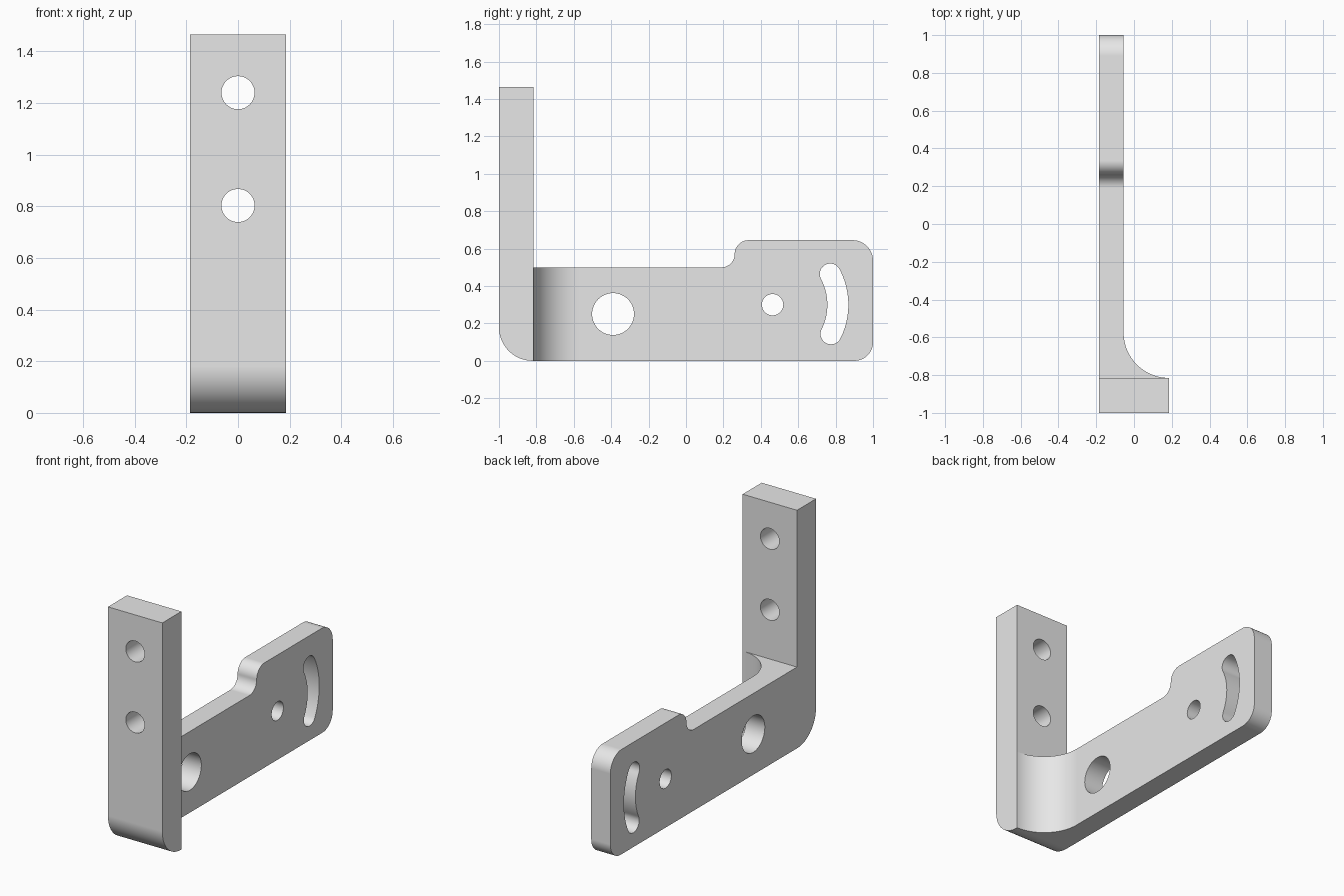
import bpy
import bmesh
from math import cos, sin, pi, radians
from mathutils import Vector

if "Cube" in bpy.data.objects:
    bpy.data.objects.remove(bpy.data.objects["Cube"])

steel = bpy.data.materials.new("plain_grey")
steel.use_nodes = True
GREY = (0.8, 0.8, 0.8, 1)
steel.diffuse_color = GREY
steel.node_tree.nodes["Principled BSDF"].inputs["Base Color"].default_value = GREY


def arc(u, v, r, start, end, n):
    """Points on an arc, angles in radians."""
    angles = [start + (end - start) * i / n for i in range(n + 1)]
    return [Vector((u + r * cos(a), v + r * sin(a))) for a in angles]


def circle(u, v, r):
    return arc(u, v, r, 0, 2 * pi, 64)[:-1]


def rounded(corners, n=20):
    """Outline whose right-angled corners (u, v, radius) are rounded."""
    pts = []
    for i, (u, v, r) in enumerate(corners):
        p = Vector((u, v))
        if not r:
            new = [p]
        else:
            before = (Vector(corners[i - 1][:2]) - p).normalized()
            after = (Vector(corners[(i + 1) % len(corners)][:2]) - p).normalized()
            centre = p + r * (before + after)
            turns = [pi / 2 * k / n for k in range(n + 1)]
            new = [centre - r * (after * cos(t) + before * sin(t)) for t in turns]
        for q in new:
            if not pts or (q - pts[-1]).length > 1e-4:
                pts.append(q)
    if (pts[0] - pts[-1]).length < 1e-4:
        pts.pop()
    return pts


def prism(name, outline, axis, low, high):
    """Extrude an outline along one axis; u and v are the other two axes."""
    def place(p, w):
        co = list(p)
        co.insert("xyz".index(axis), w)
        return co
    bm = bmesh.new()
    face = bm.faces.new([bm.verts.new(place(p, low)) for p in outline])
    ext = bmesh.ops.extrude_face_region(bm, geom=[face])
    move = Vector(place((0, 0), high - low))
    bmesh.ops.translate(bm, vec=move,
                        verts=[g for g in ext["geom"] if isinstance(g, bmesh.types.BMVert)])
    bmesh.ops.recalc_face_normals(bm, faces=bm.faces)
    mesh = bpy.data.meshes.new(name)
    bm.to_mesh(mesh)
    bm.free()
    mesh.materials.append(steel)
    obj = bpy.data.objects.new(name, mesh)
    bpy.context.collection.objects.link(obj)
    return obj


def activate(obj):
    bpy.ops.object.select_all(action="DESELECT")
    obj.select_set(True)
    bpy.context.view_layer.objects.active = obj


def combine(body, other, operation):
    mod = body.modifiers.new(operation.lower(), "BOOLEAN")
    mod.operation, mod.solver, mod.object = operation, "EXACT", other
    activate(body)
    bpy.ops.object.modifier_apply(modifier=mod.name)
    bpy.data.objects.remove(other)


# Upright post with a rounded lower front edge
HALF = 0.185
BACK = -0.815
bracket = prism("bracket", rounded([(-1, 0, 0.18), (BACK, 0, 0), (BACK, 1.465, 0),
                                    (-1, 1.465, 0)]), "x", -HALF, HALF)

# Long side plate with a raised rear end
PLATE_IN = -0.055
plate = prism("side_plate", rounded([(-0.82, 0, 0), (1, 0, 0.1), (1, 0.645, 0.11),
                                     (0.26, 0.645, 0.075), (0.26, 0.5, 0.07),
                                     (-0.82, 0.5, 0)]), "x", -HALF, PLATE_IN)
combine(bracket, plate, "UNION")

# Concave fillet between the plate and the post
fillet = prism("inner_fillet", rounded([(-0.1, -0.575, 0), (PLATE_IN, -0.575, 0),
                                        (PLATE_IN, BACK, 0.24), (HALF, BACK, 0),
                                        (HALF, -0.819, 0), (-0.1, -0.819, 0)], 28),
               "z", 0, 0.5)
combine(bracket, fillet, "UNION")

# Two mounting holes through the post
for z in (0.803, 1.24):
    combine(bracket, prism("post_hole", circle(0, z, 0.064), "y", -1.1, -0.7), "DIFFERENCE")

# Large hole and pivot hole through the plate
PIVOT = (0.463, 0.3)
for y, z, r in ((-0.39, 0.25, 0.112), (*PIVOT, 0.057)):
    combine(bracket, prism("plate_hole", circle(y, z, r), "x", -0.3, 0), "DIFFERENCE")

# Curved adjustment slot centred on the pivot hole
MID, WIDE = 0.349, 0.056
a, b = radians(-26.5), radians(28)
slot = arc(*PIVOT, MID + WIDE, a, b, 24)
slot += arc(PIVOT[0] + MID * cos(b), PIVOT[1] + MID * sin(b), WIDE, b, b + pi, 20)[1:-1]
slot += arc(*PIVOT, MID - WIDE, b, a, 24)
slot += arc(PIVOT[0] + MID * cos(a), PIVOT[1] + MID * sin(a), WIDE, a + pi, a + 2 * pi, 20)[1:-1]
combine(bracket, prism("curved_slot", slot, "x", -0.3, 0), "DIFFERENCE")

# Smooth curved walls, crisp edges, flat faces kept flat
activate(bracket)
bpy.ops.object.shade_smooth_by_angle(angle=radians(30))
weighted = bracket.modifiers.new("flat_face_normals", "WEIGHTED_NORMAL")
weighted.keep_sharp = True
